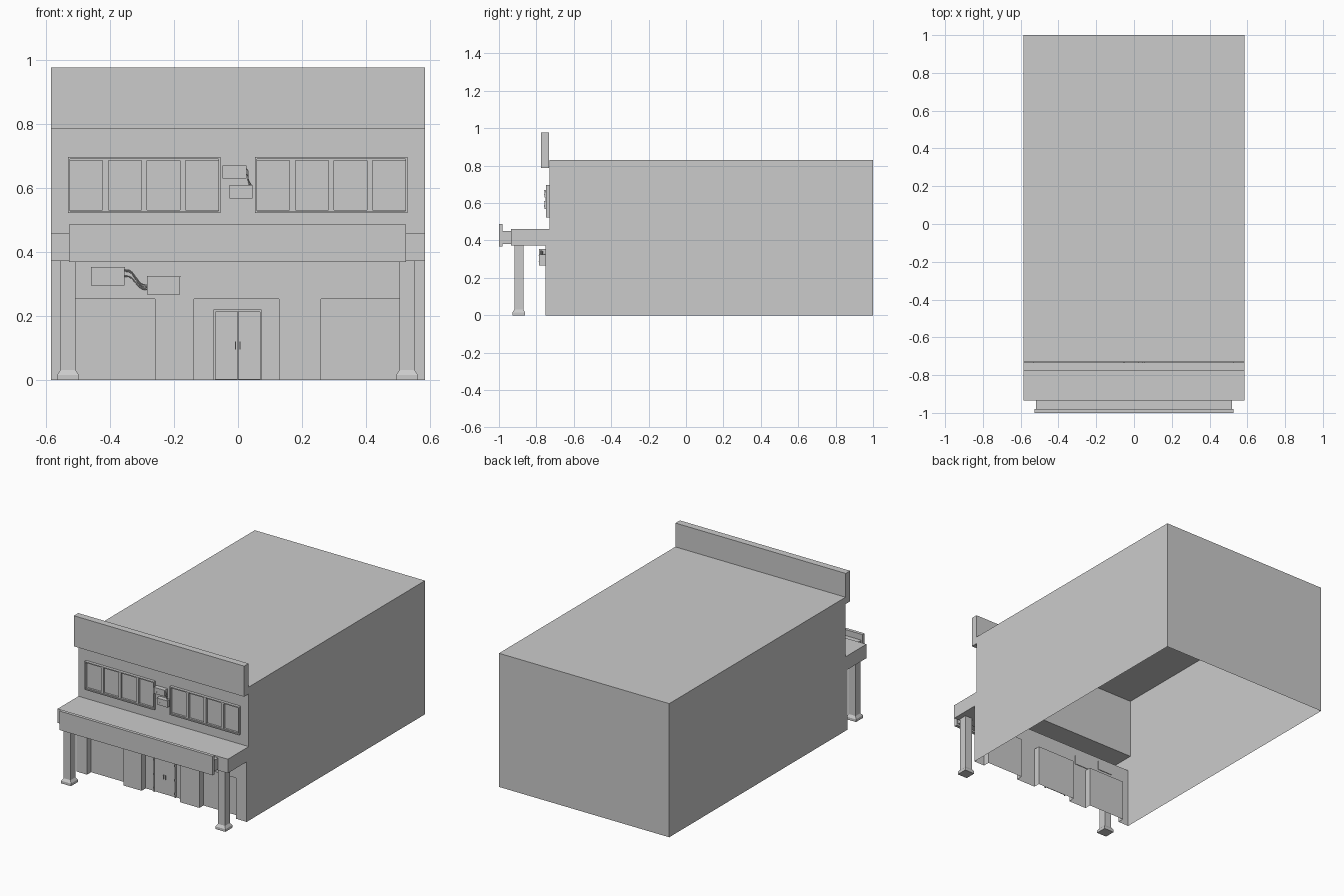
import bpy, bmesh

if "Cube" in bpy.data.objects:
    bpy.data.objects.remove(bpy.data.objects["Cube"])

W = 0.585        # half width of the building
WALL = -0.75     # lower front wall plane
BACK = -0.71     # back plane of the wall recesses


def finish(name, bm):
    bmesh.ops.remove_doubles(bm, verts=bm.verts, dist=0.0001)
    bmesh.ops.recalc_face_normals(bm, faces=bm.faces)
    me = bpy.data.meshes.new(name)
    bm.to_mesh(me)
    bm.free()
    ob = bpy.data.objects.new(name, me)
    bpy.context.collection.objects.link(ob)
    return ob


def add_box(bm, x0, x1, y0, y1, z0, z1):
    v = bmesh.ops.create_cube(bm, size=1)["verts"]
    for p in v:
        p.co.x = x1 if p.co.x > 0 else x0
        p.co.y = y1 if p.co.y > 0 else y0
        p.co.z = z1 if p.co.z > 0 else z0


def boxes(name, *dims):
    bm = bmesh.new()
    for d in dims:
        add_box(bm, *d)
    return finish(name, bm)


def poly(bm, pts):
    bm.faces.new([bm.verts.new(p) for p in pts])


def cable(name, pts, r):
    cu = bpy.data.curves.new(name, 'CURVE')
    cu.dimensions = '3D'
    cu.bevel_depth = r
    cu.bevel_resolution = 1
    cu.resolution_u = 6
    sp = cu.splines.new('BEZIER')
    sp.bezier_points.add(len(pts) - 1)
    for b, p in zip(sp.bezier_points, pts):
        b.co = p
        b.handle_left_type = b.handle_right_type = 'AUTO'
    bpy.context.collection.objects.link(bpy.data.objects.new(name, cu))


# Hollow body, open below: side profile swept across the width, with canopy
prof = [(1, 0), (1, .83), (-.73, .83), (-.73, .46), (-.935, .46),
        (-.935, .373), (WALL, .373), (WALL, .253)]
bm = bmesh.new()
for (y0, z0), (y1, z1) in zip(prof, prof[1:]):
    poly(bm, [(-W, y0, z0), (W, y0, z0), (W, y1, z1), (-W, y1, z1)])
for x in (-W, W):
    poly(bm, [(x, y, z) for y, z in prof + [(WALL, 0)]])
# Lower front wall with three recessed bays
xs = [-W, -.512, -.26, -.137, .128, .26, .512, W]
for i, (a, b) in enumerate(zip(xs, xs[1:])):
    y = BACK if i % 2 else WALL
    poly(bm, [(a, y, 0), (b, y, 0), (b, y, .253), (a, y, .253)])
    if i % 2:
        poly(bm, [(a, WALL, .253), (b, WALL, .253), (b, BACK, .253), (a, BACK, .253)])
        for x in (a, b):
            poly(bm, [(x, WALL, 0), (x, BACK, 0), (x, BACK, .253), (x, WALL, .253)])
finish("building_shell", bm)

# Parapet and canopy fascia
boxes("parapet", (-W, W, -.775, -.732, .787, .977))
boxes("fascia_beam", (-.518, .518, -.98, -.935, .38, .45))
boxes("fascia_board", (-.528, .526, -1, -.98, .369, .487))

# Posts with flared bases
for side, cx in (("left", -.532), ("right", .529)):
    cy = -.894
    bm = bmesh.new()
    rings = [(.034, 0), (.034, .016), (.024, .031), (.024, .373)]
    loops = [[(cx + sx * h, cy + sy * h, z) for sx, sy in
              ((-1, -1), (1, -1), (1, 1), (-1, 1))] for h, z in rings]
    for lo, hi in zip(loops, loops[1:]):
        for k in range(4):
            n = (k + 1) % 4
            poly(bm, [lo[k], lo[n], hi[n], hi[k]])
    poly(bm, loops[0])
    poly(bm, loops[-1])
    finish(side + "_post", bm)

# Window bands: raised rim, lower mullions, panes set back
for side, x0, x1 in (("left", -.532, -.055), ("right", .053, .53)):
    z0, z1, t, f = .522, .697, .006, -.748
    boxes(side + "_window_rim",
          (x0, x1, f, -.73, z0, z0 + t), (x0, x1, f, -.73, z1 - t, z1),
          (x0, x0 + t, f, -.73, z0 + t, z1 - t), (x1 - t, x1, f, -.73, z0 + t, z1 - t))
    step = (x1 - x0 - 2 * t + .018) / 4
    bars = []
    for i in range(1, 4):
        m = x0 + t + i * step - .018
        bars.append((m, m + .018, -.742, -.73, z0 + t, z1 - t))
    for a, b in ((z0 + t, z0 + .01), (z1 - .01, z1 - t)):
        bars.append((x0 + t, x1 - t, -.742, -.73, a, b))
    boxes(side + "_window_mullions", *bars)

# Double door, frame, handles and hinges
boxes("door_frame", (-.076, -.071, BACK - .012, BACK, 0, .22),
      (.069, .074, BACK - .012, BACK, 0, .22),
      (-.071, .069, BACK - .012, BACK, .213, .22))
boxes("door_leaves", (-.071, -.0015, BACK - .006, BACK, .002, .213),
      (-.0005, .069, BACK - .006, BACK, .002, .213))
boxes("door_handles", *[(x - .002, x + .002, BACK - .014, BACK - .006, .096, .121)
                        for x in (-.008, .006)])
boxes("door_hinges", *[(x - .002, x + .002, BACK - .015, BACK - .006, z, z + .013)
                       for x in (-.073, .071) for z in (.02, .105, .195)])


# Wall-mounted utility boxes with a thin lid and a small knob
def utility_box(name, x0, x1, z0, z1, front, wall):
    xm = x0 + (x1 - x0) * .25
    zm = z0 + (z1 - z0) * .35
    boxes(name, (x0, x1, front, wall + .004, z0, z1 - .003),
          (x0 - .001, x1 + .001, front - .002, wall, z1 - .003, z1),
          (xm, xm + .003, front - .003, front, zm, zm + .003))


utility_box("lower_box_left", -.459, -.355, .295, .354, -.785, WALL)
utility_box("lower_box_right", -.284, -.181, .267, .326, -.785, WALL)
utility_box("upper_box_top", -.048, .026, .631, .671, -.757, -.73)
utility_box("upper_box_bottom", -.026, .045, .568, .61, -.757, -.73)

# Cables linking the boxes
for i, (za, zb) in enumerate(((.345, .297), (.341, .29), (.325, .283))):
    y = -.775 + .008 * i
    cable("lower_cable_%d" % (i + 1),
          [(-.357, y, za), (-.338, y, za - .003), (-.318, y, (za + zb) / 2 - .002),
           (-.3, y, zb + .003), (-.282, y, zb)], .0022)
for i in range(2):
    y = -.75 + .009 * i
    cable("upper_cable_%d" % (i + 1),
          [(.024, y, .662 - .016 * i), (.031, y, .654 - .016 * i),
           (.031, y, .632), (.042 - .006 * i, y, .608)], .0018)
